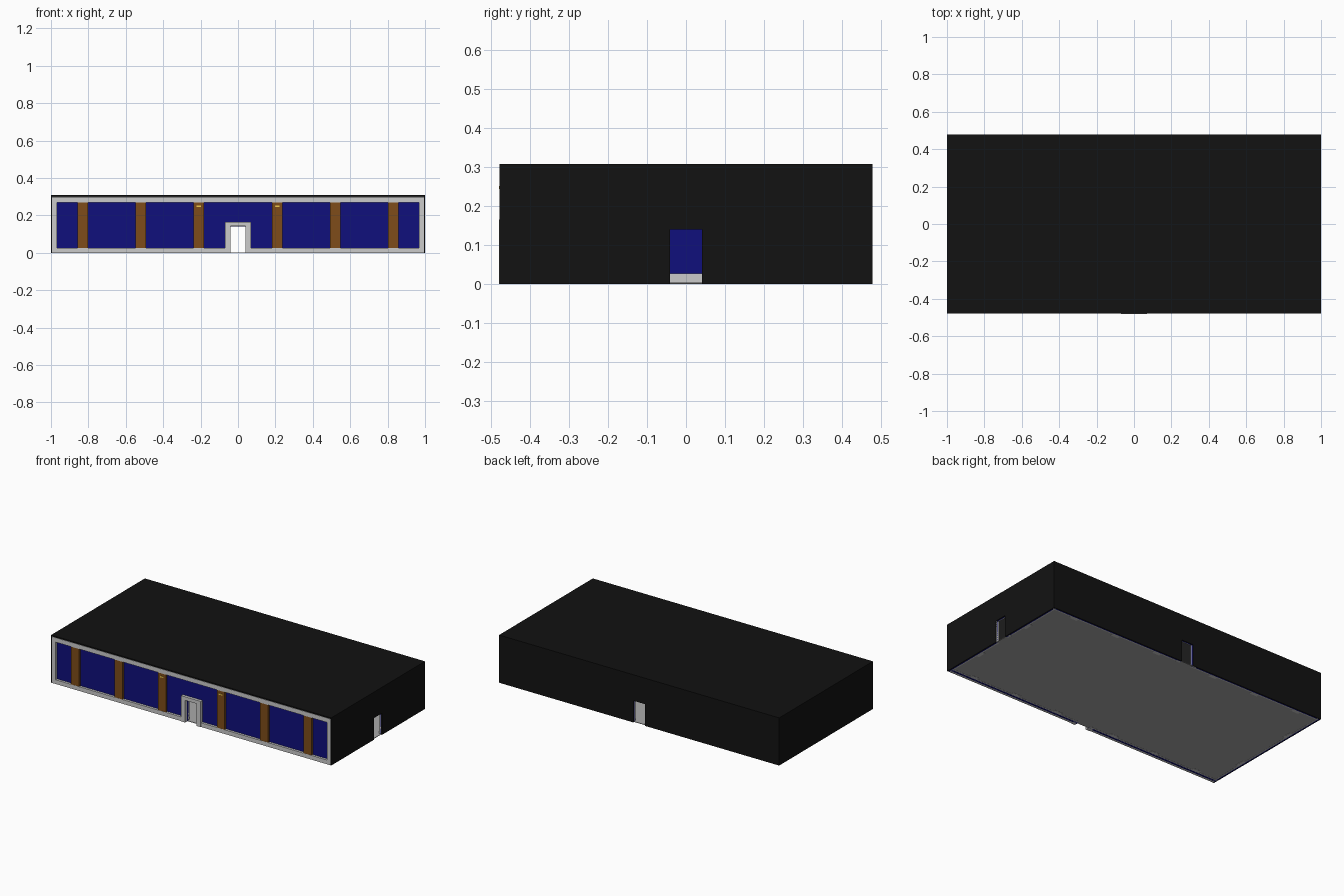
import bpy, bmesh
from math import pi
from mathutils import Matrix, Vector

if "Cube" in bpy.data.objects:
    bpy.data.objects.remove(bpy.data.objects["Cube"])

HX, HY, H = 1.0, 0.478, 0.308     # outer half sizes and height
T = 0.006                         # black shell thickness
DW, DH = 0.041, 0.14              # door half width and height
TOP = 0.298                       # underside of roof


def material(name, rgb):
    m = bpy.data.materials.new(name)
    m.diffuse_color = (*rgb, 1)
    m.use_nodes = True
    m.node_tree.nodes["Principled BSDF"].inputs["Base Color"].default_value = m.diffuse_color
    return m


BLACK = material("black", (0.006, 0.006, 0.006))
BLUE = material("blue", (0.005, 0.005, 0.2))
BROWN = material("brown", (0.21, 0.073, 0.01))
GOLD = material("gold", (0.9, 0.6, 0.08))
FLOOR = material("floor_grey", (0.4, 0.4, 0.4))
CEIL = material("ceiling_grey", (0.08, 0.08, 0.08))


def boxes(name, parts, mat=None, mx=Matrix()):
    """One object from (x0, x1, y0, y1, z0, z1) boxes placed by mx."""
    bm = bmesh.new()
    for x0, x1, y0, y1, z0, z1 in parts:
        size = Matrix.Diagonal((x1 - x0, y1 - y0, z1 - z0, 1))
        centre = Vector(((x0 + x1) / 2, (y0 + y1) / 2, (z0 + z1) / 2))
        bmesh.ops.create_cube(bm, size=1, matrix=mx @ Matrix.Translation(centre) @ size)
    me = bpy.data.meshes.new(name)
    bm.to_mesh(me)
    bm.free()
    ob = bpy.data.objects.new(name, me)
    bpy.context.collection.objects.link(ob)
    if mat:
        me.materials.append(mat)


def wall(half, y0, y1, z1, door):
    """Boxes of a wall along x, with an optional central doorway."""
    if not door:
        return [(-half, half, y0, y1, 0, z1)]
    return [(-half, -DW, y0, y1, 0, z1), (DW, half, y0, y1, 0, z1),
            (-DW, DW, y0, y1, DH, z1)]


def dressed_wall(name, half, mx, cols, door, trim, depth, side_trim=False, plinths=True):
    """Decorated face looking towards local -y, its surface at local y = 0."""
    boxes(name + "_panel", wall(half, 0, 0.006, TOP, door), BLUE, mx)
    gap = 0.07 if door else 0
    low = [(-half, -gap, -trim, 0, 0, 0.027), (gap, half, -trim, 0, 0, 0.027)]
    frame = low + [(-half, half, -trim, 0, 0.27, TOP)]
    if side_trim:
        for s in (-1, 1):
            a, b = sorted((s * half, s * (half - 0.025)))
            frame.append((a, b, -trim, 0, 0.027, 0.27))
    if plinths:
        frame += [(c - .028, c + .028, -depth, -trim, 0, .027) for c in cols]
    boxes(name + "_trim", frame, None, mx)
    if door:
        f = trim + 0.003
        boxes(name + "_door_surround",
              [(-.07, -DW, -f, .008, 0, .166), (DW, .07, -f, .008, 0, .166),
               (-DW, DW, -f, .008, DH + .003, .166)], None, mx)
    boxes(name + "_columns",
          [(c - .028, c + .028, -depth, 0, .027, .27) for c in cols], BROWN, mx)
    boxes(name + "_lamps",
          [(c - .013, c + .013, -depth - .003, -depth, .244, .252)
           for c in cols if abs(c) < .3], GOLD, mx)


def place(x, y, angle):
    return Matrix.Translation((x, y, 0)) @ Matrix.Rotation(angle, 4, 'Z')


# black outer shell: roof, back wall and side walls
boxes("roof", [(-HX, HX, -HY, HY, TOP + .002, H)], BLACK)
boxes("ceiling", [(-HX + T, HX - T, -HY + .02, HY - T, TOP, TOP + .002)], CEIL)
boxes("back_shell", wall(HX, HY - T, HY, TOP + .002, True), BLACK)
boxes("right_shell", wall(HY - T, -T, 0, TOP + .002, True), BLACK, place(HX, 0, -pi / 2))
boxes("left_shell", wall(HY - T, -T, 0, TOP + .002, False), BLACK, place(-HX, 0, pi / 2))
boxes("left_shell_front", [(s * HX - T / 2 - s * T / 2, s * HX + T / 2 - s * T / 2,
                            -HY, -HY + T, 0, TOP + .002) for s in (-1, 1)], BLACK)

# floor slab
boxes("floor", [(-HX + T, HX - T, -HY + .02, HY - T, .001, .004)], FLOOR)

# street facade, framed and recessed
LONG = [-0.83, -0.52, -0.21, 0.21, 0.52, 0.83]
SHORT = [-0.21, 0.21]
dressed_wall("facade", HX - T, place(0, -HY + .016, 0), LONG, True, .015, .014,
             side_trim=True, plinths=False)

# interior faces of the four walls
I = T + .006
dressed_wall("inside_back", HX - T, place(0, HY - I, 0), LONG, True, .008, .024)
dressed_wall("inside_front", HX - T, place(0, -HY + .03, pi), LONG, True, .008, .024)
dressed_wall("inside_right", HY - T, place(HX - I, 0, -pi / 2), SHORT, True, .008, .024)
dressed_wall("inside_left", HY - T, place(-HX + I, 0, pi / 2), SHORT, False, .008, .024)
